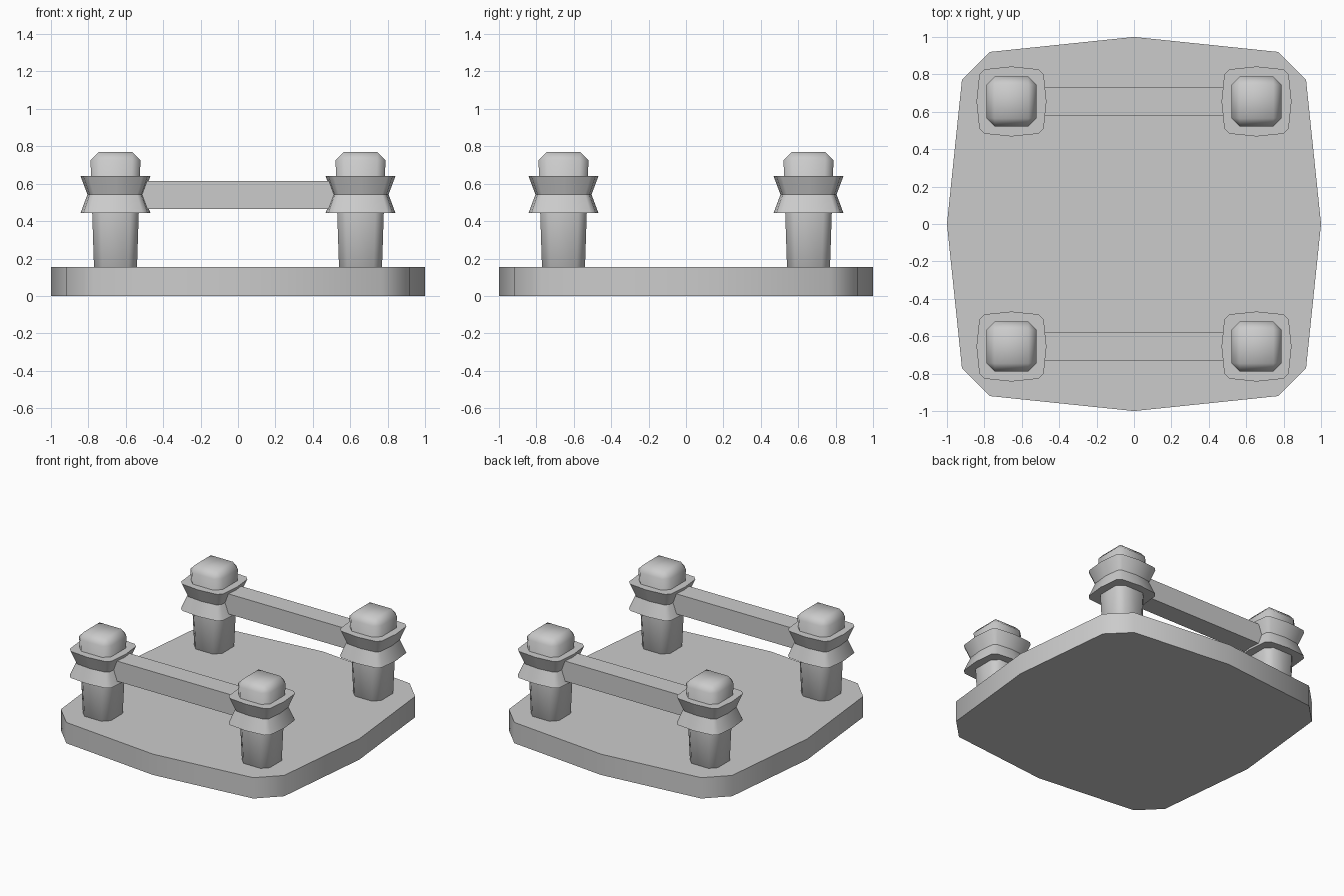
import bpy, bmesh, math
from mathutils import Vector

if "Cube" in bpy.data.objects:
    bpy.data.objects.remove(bpy.data.objects["Cube"])

# quarter of the bulged, corner-cut square outline (unit half-width)
QUARTER = [(1.0, 0.0), (0.92, 0.77), (0.77, 0.92)]
OUTLINE = []
for k in range(4):
    for x, y in QUARTER:
        for _ in range(k):
            x, y = -y, x
        OUTLINE.append((x, y))


def finish(name, bm, angle=None):
    bmesh.ops.recalc_face_normals(bm, faces=bm.faces[:])
    mesh = bpy.data.meshes.new(name)
    bm.to_mesh(mesh)
    bm.free()
    ob = bpy.data.objects.new(name, mesh)
    bpy.context.collection.objects.link(ob)
    if angle:
        bpy.ops.object.select_all(action='DESELECT')
        ob.select_set(True)
        bpy.context.view_layer.objects.active = ob
        bpy.ops.object.shade_smooth_by_angle(angle=math.radians(angle))
    return ob


def stack(name, profile, centre=(0, 0), angle=40):
    """Loft the outline through (half-width, z) pairs and cap both ends."""
    bm = bmesh.new()
    rings = [[bm.verts.new((centre[0] + x * r, centre[1] + y * r, z))
              for x, y in OUTLINE] for r, z in profile]
    n = len(OUTLINE)
    for a, b in zip(rings, rings[1:]):
        for i in range(n):
            j = (i + 1) % n
            bm.faces.new((a[i], a[j], b[j], b[i]))
    bm.faces.new(rings[0][::-1])
    bm.faces.new(rings[-1])
    return finish(name, bm, angle)


def box(name, centre, bottom, top, z0, z1, bevel=0, angle=None):
    """Box with separate bottom and top half-sizes, optionally bevelled."""
    bm = bmesh.new()
    bmesh.ops.create_cube(bm, size=2)
    for v in bm.verts:
        hx, hy = top if v.co.z > 0 else bottom
        v.co = Vector((centre[0] + v.co.x * hx, centre[1] + v.co.y * hy,
                       z1 if v.co.z > 0 else z0))
    if bevel:
        bmesh.ops.bevel(bm, geom=bm.edges[:], offset=bevel, segments=1,
                        affect='EDGES', profile=0.5)
    return finish(name, bm, angle)


P = 0.655  # post offset from centre

# base plate
stack("base_plate", [(1.0, 0.0), (1.0, 0.155)])

for sy, row in ((-1, "front"), (1, "back")):
    for sx, side in ((-1, "left"), (1, "right")):
        c = (sx * P, sy * P)
        # tapered post with rounded top
        box(f"{row}_{side}_post", c, (0.112, 0.112), (0.135, 0.135),
            0.06, 0.77, 0.045, 60)
        # waisted collar
        stack(f"{row}_{side}_collar", c and
              [(0.187, 0.443), (0.15, 0.542), (0.187, 0.641)], c)
    # rail joining the two posts
    box(f"{row}_rail", (0, sy * P), (P, 0.075), (P, 0.075), 0.465, 0.615)
